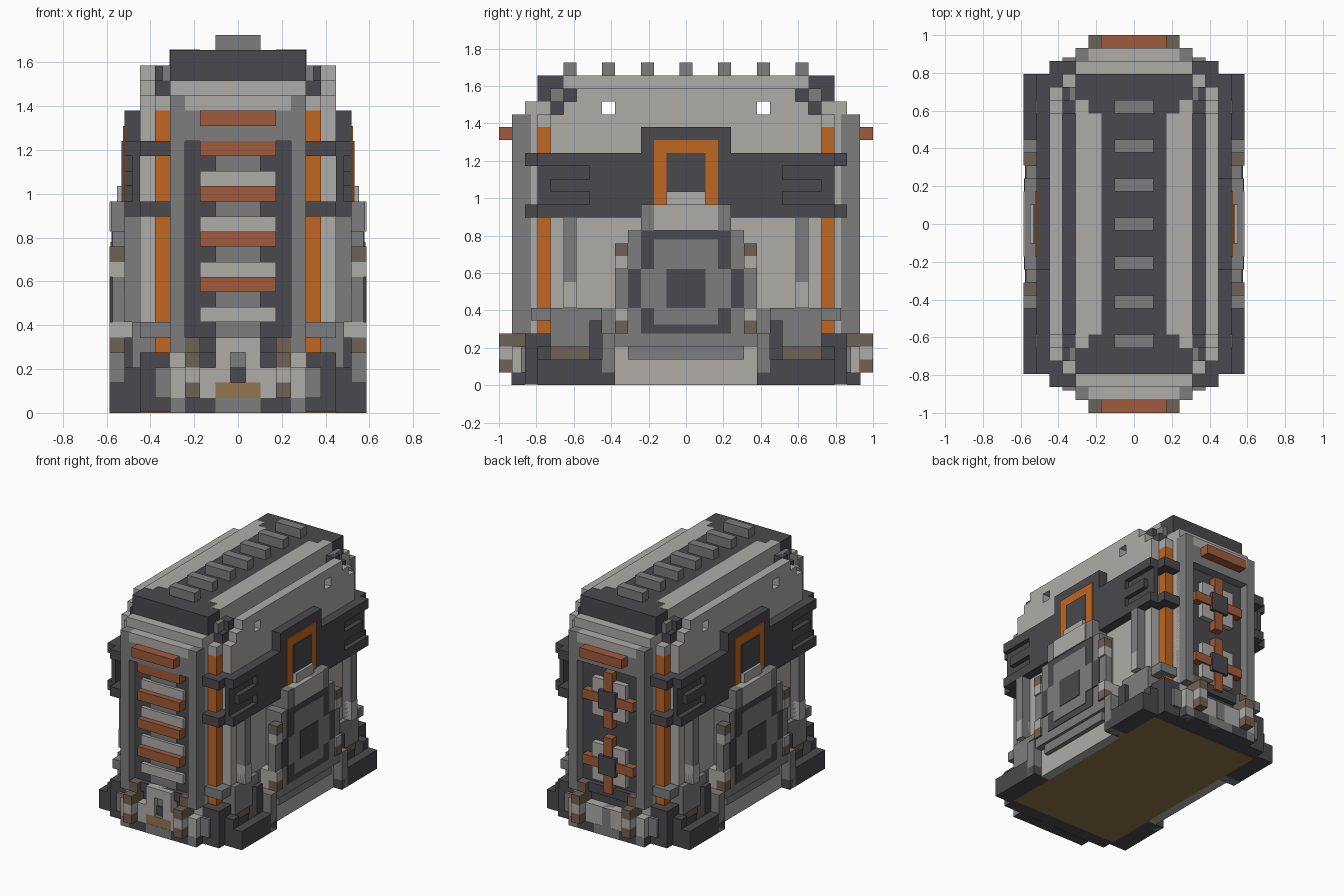
import bpy, bmesh

if "Cube" in bpy.data.objects:
    bpy.data.objects.remove(bpy.data.objects["Cube"])

CELL = 2 / 29  # size of one building cube
BOTH, FRONT, BACK = (-1, 1), (-1,), (1,)


def paint(name, red, green, blue):
    mat = bpy.data.materials.new(name)
    mat.use_nodes = True
    colour = (red, green, blue, 1)
    mat.diffuse_color = colour
    shader = mat.node_tree.nodes["Principled BSDF"]
    shader.inputs["Base Color"].default_value = colour
    shader.inputs["Roughness"].default_value = 0.9
    return mat


light = paint("light grey", .42, .415, .395)
grey = paint("mid grey", .205, .205, .205)
dark = paint("charcoal", .068, .066, .074)
orange = paint("orange", .53, .135, .016)
rust = paint("rust", .35, .105, .043)
brown = paint("dull brown", .155, .122, .092)
tan = paint("tan", .285, .18, .07)


def spans(extent, sides):
    """A single number is a centred half width, a pair is mirrored to each side."""
    if not isinstance(extent, tuple):
        return [(.5 - extent, extent - .5)]
    near, far = extent[0] - .5, extent[1] - .5
    return [(min(s * near, s * far), max(s * near, s * far)) for s in sides]


def block(name, mat, x, y, z, ends=BOTH):
    """Boxes measured in cubes, mirrored over the middle planes."""
    bm = bmesh.new()
    for xs in spans(x, BOTH):
        for ys in spans(y, ends):
            cube = bmesh.ops.create_cube(bm, size=1)["verts"]
            for v in cube:
                for axis, (low, high) in enumerate((xs, ys, z)):
                    v.co[axis] = CELL * (low if v.co[axis] < 0 else high)
    mesh = bpy.data.meshes.new(name)
    bm.to_mesh(mesh)
    bm.free()
    mesh.materials.append(mat)
    obj = bpy.data.objects.new(name, mesh)
    bpy.context.collection.objects.link(obj)
    return obj


# Stepped base with a tan underside
block("underside_plate", tan, 7, 11.5, (0, .05))
block("base_middle", dark, 7, 13, (.05, 2))
block("base_end", dark, 5, (13, 14), (0, 1))
block("base_end_foot", grey, (4, 5), (13, 14.02), (0, 1))
block("base_center_foot", grey, 2, (13, 14.02), (0, 1))
block("side_sill", light, (7, 8), 6, (0, 6))
block("sill_strip", grey, (8, 8.5), 5, (2, 3))
block("tray_floor", dark, (7, 9), (6, 12), (0, 1))
block("tray_inlay", tan, (7, 8), (8, 11), (1, 1.1))
block("tray_rim", dark, (8, 9), (7, 12), (1, 2))
block("tray_end", dark, (7, 8), (11, 12), (1, 3))
block("tray_post", dark, (7, 8), (7, 8), (1, 5))
block("tray_bracket", grey, (7, 9), (6, 7), (0, 4))
block("corner_foot", dark, (5, 7), (11, 13), (2, 4))

# Core and light outer walls
block("core", dark, 6, 11, (2, 21))
block("side_wall", light, (6, 7), 11, (6, 21))
block("wall_low", grey, (6, 7), 11, (3, 6))
block("wall_vent", brown, (6, 7.1), (8, 11), (2, 3))
block("wall_above_core", light, (6, 7), 6, (21, 22))
block("wall_window_end", light, (6, 7), (7, 10), (21, 22))
block("wall_top", light, (6, 7), 9, (22, 23))
block("wall_shoulder", dark, (5, 6), (9, 11), (21, 22))
block("wall_shoulder_top", dark, (5, 6), (9, 10), (22, 23))
block("pipe", grey, (7, 8), (9, 10), (6, 13))
block("pipe_sleeve", light, (7, 8.05), (9, 10), (6, 8))
block("pipe_foot", grey, (7, 7.5), (7, 11), (3, 6))

# Corner columns with their bands
block("corner_column", orange, (5, 6), (11, 12), (4, 20))
for name, mat, low in (("low", grey, 5), ("middle", dark, 13), ("high", dark, 17)):
    block("corner_band_" + name, mat, (5, 7), (11, 12.5 if mat == grey else 13), (low, low + 1))
block("column_cap", light, (5, 6), (11, 12), (20, 21))

# Side belt and arch
for name, low in (("low", 13), ("high", 17)):
    block("belt_rail_" + name, dark, (7, 8), (4, 12), (low, low + 1))
block("belt_recess", dark, (7, 7.5), (4, 12), (14, 17))
block("belt_box", dark, (7, 8), (4, 8), (14, 17))
block("belt_latch", dark, (7, 8), (8, 11), (15, 16))
block("arch", dark, (7, 8), 4, (13, 20))
block("arch_trim", orange, (8, 8.1), 3, (14, 19))
block("arch_panel", dark, (8, 8.2), 2, (14, 18))

# Shield on each side
block("shield_body", grey, (7, 8.8), 5, (3, 12))
block("shield_ring", dark, (8.8, 8.87), 4, (4, 12))
block("shield_ring_side", dark, (8.8, 8.87), 5, (6, 9))
block("shield_face", grey, (8.87, 8.94), 3, (4.7, 11.3))
block("shield_face_side", grey, (8.87, 8.94), 4, (6, 9))
block("shield_hub", dark, (8.94, 9), 2, (6, 9))
block("shield_shoulder", grey, (7, 8.9), 4, (12, 14))
block("shield_crown", light, (7, 9), 3, (12, 14))
block("shield_tip", light, (7, 8.5), 2, (14, 15))
lug = ((grey, 3, 4), (brown, 4, 5), (light, 5, 6), (grey, 6, 9), (light, 9, 10), (brown, 10, 11))
for mat, low, high in lug:
    block("shield_lug", mat, (8, 8.8 if mat == grey else 9), (5, 6), (low, high))

# End panels
block("end_wall", light, 5, (11, 12.5), (2, 22))
block("end_backing", dark, 4, (12, 13), (2, 18))
block("end_post", grey, (4, 5), (12, 14), (4, 21))
block("end_post_edge", light, (4, 5), (12, 13), (3, 22))
block("end_header", grey, 4, (12, 14), (18, 20))
block("end_lintel", light, 4, (12, 14), (20, 21))
block("end_cornice", light, 4, (12, 13), (21, 22))
block("end_bar", rust, 3, (14, 15), (19, 20))
block("end_sill", dark, 4, (13, 13.5), (4, 5))

# Louvres on the front
for low in range(5, 18, 3):
    block("louvre_gap", grey, 2, (13, 13.1), (low - 1 if low > 5 else low, low + 1), FRONT)
    if low < 17:
        block("louvre_ledge", light, 3, (13, 13.4), (low + 1, low + 2), FRONT)
    if low > 5:
        block("louvre_slat", rust, 3, (13, 14), (low, low + 1), FRONT)
block("louvre_slat", rust, 3, (13, 14), (17, 18), FRONT)

# Cross emblems on the back
for mid in (7.5, 14.5):
    block("emblem_ring", light, 2.5, (13, 13.6), (mid - 2, mid + 2), BACK)
    block("emblem_arm", rust, 3.5, (13, 13.8), (mid - .5, mid + .5), BACK)
    block("emblem_stem", rust, 1, (13, 13.8), (mid - 3, mid + 3), BACK)
    block("emblem_hub", dark, 1.5, (13, 14), (mid - 1, mid + 1), BACK)
block("back_lower_panel", light, 2, (13, 14), (1, 3), BACK)
block("back_lower_core", grey, 1, (13, 14.05), (1, 3), BACK)

# Door at the foot of the front
block("door_step", tan, 2, (13, 14), (1, 2), FRONT)
block("door_sill", dark, 2, (13, 13.6), (2, 3), FRONT)
block("door_side", light, (1, 2), (13, 14), (2, 5), FRONT)
block("door_lintel", light, 1, (13, 14), (4, 5), FRONT)
block("door_inner", grey, 1, (13, 13.5), (2, 4), FRONT)

# Bumpers with lamps
block("bumper", light, (2, 5), (13, 14), (1, 3))
block("bumper_end", grey, (5, 6), (12, 13.3), (1, 3))
for mat, low in ((brown, 1), (light, 2), (brown, 3)):
    block("lamp", mat, (3, 4), (13, 15), (low, low + 1))
block("lamp_top", brown, (3, 4), (13, 14), (4, 5))

# Roof
block("roof_spine", dark, 3, 9, (22, 24))
block("roof_end", dark, 5, (9, 12), (22, 24))
block("roof_panel", light, (3, 5), 9, (22, 24.03))
block("roof_panel_tip", light, (4, 5.02), (9, 10), (22, 24.03))
block("roof_fillet", grey, (5, 5.5), (9, 11), (22, 23))
block("roof_center_rib", grey, 2, 1, (24, 25))
for row in (3, 6, 9):
    block("roof_rib", grey, 2, (row, row + 1), (24, 25))
